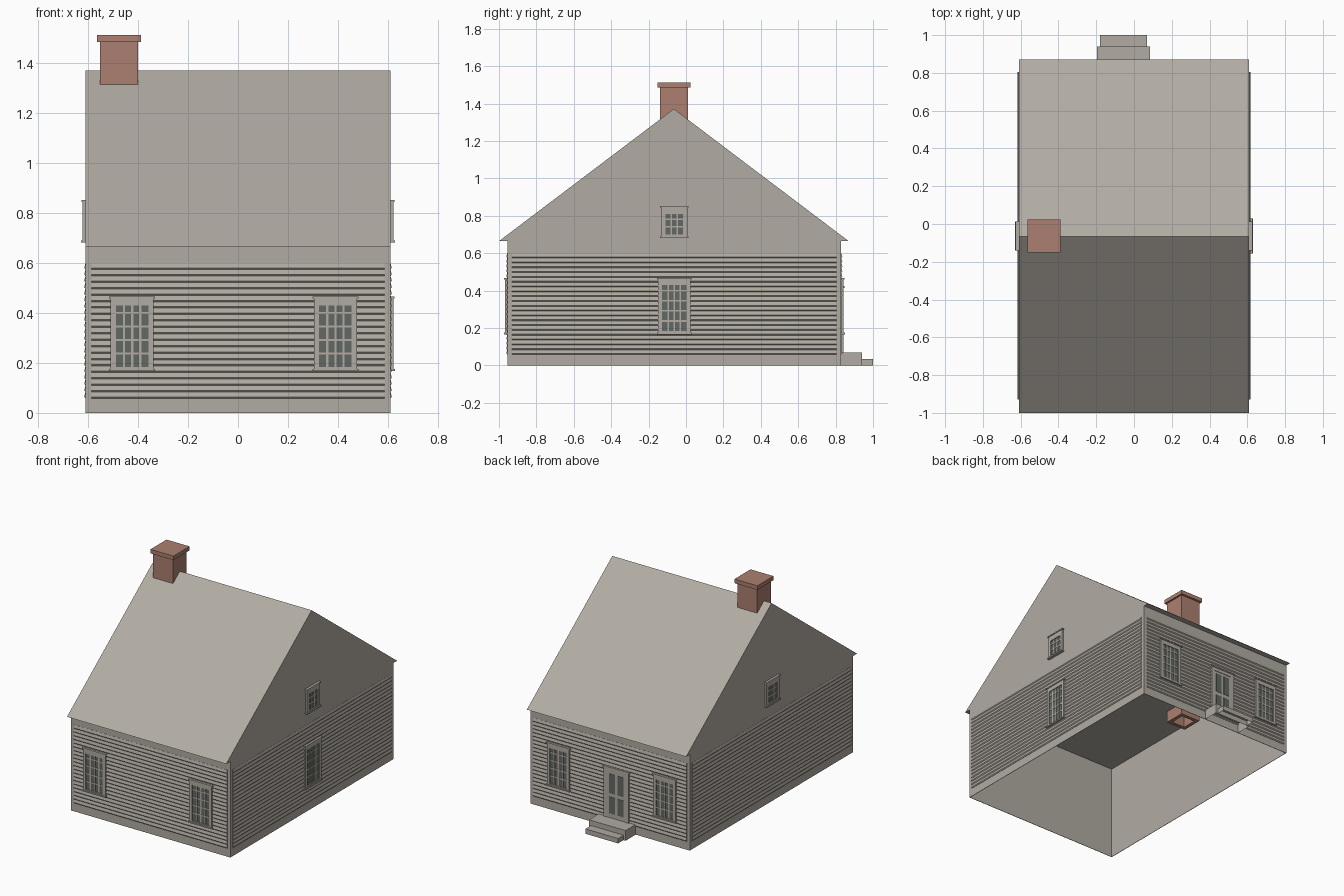
import bpy, bmesh, math
from mathutils import Matrix

if "Cube" in bpy.data.objects:
    bpy.data.objects.remove(bpy.data.objects["Cube"], do_unlink=True)


def material(name, rgb):
    m = bpy.data.materials.new(name)
    m.use_nodes = True
    m.diffuse_color = (*rgb, 1)
    m.node_tree.nodes["Principled BSDF"].inputs["Base Color"].default_value = (*rgb, 1)
    return m


WOOD = material("weathered wood", (0.44, 0.41, 0.365))
BRICK = material("red brick", (0.41, 0.215, 0.16))
GLASS = material("dark glass", (0.125, 0.138, 0.125))

HALF_X, FRONT_Y, BACK_Y, EAVE_Z = 0.61, -0.955, 0.83, 0.665
# Each side: turn about z and distance of its wall from the centre
SIDES = {"front": (0, -FRONT_Y), "right": (90, HALF_X),
         "back": (180, BACK_Y), "left": (270, HALF_X)}


def finish(bm, name, mats, side=None):
    bmesh.ops.recalc_face_normals(bm, faces=bm.faces)
    if side:
        angle, dist = SIDES[side]
        bm.transform(Matrix.Rotation(math.radians(angle), 4, "Z")
                     @ Matrix.Translation((0, -dist, 0)))
    mesh = bpy.data.meshes.new(name)
    bm.to_mesh(mesh)
    bm.free()
    for m in mats:
        mesh.materials.append(m)
    ob = bpy.data.objects.new(name, mesh)
    bpy.context.scene.collection.objects.link(ob)
    return ob


def box(bm, x0, x1, y0, y1, z0, z1, mat=0, skip=()):
    """Box by its limits; skip lists the directions left open."""
    m = (Matrix.Translation(((x0 + x1) / 2, (y0 + y1) / 2, (z0 + z1) / 2))
         @ Matrix.Diagonal((x1 - x0, y1 - y0, z1 - z0, 1)))
    verts = bmesh.ops.create_cube(bm, size=1, matrix=m)["verts"]
    faces = {f for v in verts for f in v.link_faces}
    bm.normal_update()
    for f in faces:
        f.material_index = mat
    drop = [f for f in faces if ("up" in skip and f.normal.z > 0.9)
            or ("down" in skip and f.normal.z < -0.9)]
    bmesh.ops.delete(bm, geom=drop, context="FACES_ONLY")


def panel(bm, u0, u1, z0, z1, out, mat=0):
    """Plate on a wall, standing out from it."""
    box(bm, u0, u1, -out, 0, z0, z1, mat)


def prism(points, lo, hi):
    """Profile of (y, z) points drawn out along x."""
    bm = bmesh.new()
    face = bm.faces.new([bm.verts.new((lo, y, z)) for y, z in points])
    geom = bmesh.ops.extrude_face_region(bm, geom=[face], use_keep_orig=True)["geom"]
    bmesh.ops.translate(bm, vec=(hi - lo, 0, 0),
                        verts=[v for v in geom if isinstance(v, bmesh.types.BMVert)])
    return bm


# Walls, open underneath
bm = bmesh.new()
box(bm, -HALF_X, HALF_X, FRONT_Y, BACK_Y, 0, EAVE_Z, skip=("up", "down"))
walls = finish(bm, "walls", [WOOD])
shell = walls.modifiers.new("thickness", "SOLIDIFY")
shell.thickness, shell.offset = 0.004, -1

# Roof with gables; its flat underside is the ceiling
finish(prism([(-1, EAVE_Z), (0.87, EAVE_Z), (-0.065, 1.372)], -HALF_X, HALF_X),
       "roof", [WOOD])

# Lapped siding between the corner boards
PITCH, LIP = 0.0258, 0.006
profile = [(0, 0.058)]
for i in range(21):
    z = 0.058 + i * PITCH
    profile += [(-0.001, z), (-0.006, z + LIP)]
profile += [(-0.001, 0.058 + 21 * PITCH), (0, 0.058 + 21 * PITCH)]
spans = {"front": (-0.587, 0.587), "right": (-0.93, 0.805),
         "back": (-0.587, 0.587), "left": (-0.805, 0.93)}
for side, (lo, hi) in spans.items():
    finish(prism(profile, lo, hi), side + "_siding", [WOOD], side)


def window(name, side, u, width, z0, z1, glass_w, g0, g1, cols, pitch):
    bm = bmesh.new()
    a, b, g = u - width / 2, u + width / 2, glass_w / 2
    panel(bm, u - g, u + g, g0, g1, 0.007, 1)
    # Casing
    panel(bm, a, u - g, z0, z1, 0.013)
    panel(bm, u + g, b, z0, z1, 0.013)
    panel(bm, u - g, u + g, z0, g0, 0.013)
    panel(bm, u - g, u + g, g1, z1, 0.013)
    # Sill and cap
    panel(bm, a - 0.006, b + 0.006, z0 - 0.006, z0 + 0.003, 0.019)
    panel(bm, a - 0.006, b + 0.006, z1 - 0.005, z1 + 0.003, 0.017)
    # Glazing bars
    for i in range(1, cols):
        c = u - g + glass_w * i / cols
        panel(bm, c - 0.0045, c + 0.0045, g0, g1, 0.01)
    z = g0 + pitch
    while z < g1:
        panel(bm, u - g, u + g, z - 0.0045, z + 0.0045, 0.0095)
        z += pitch
    finish(bm, name, [WOOD, GLASS], side)


for name, side, u in (("front_right_window", "front", -0.424),
                      ("front_left_window", "front", 0.39),
                      ("back_right_window", "back", 0.424),
                      ("back_left_window", "back", -0.39),
                      ("side_window", "right", -0.063)):
    window(name, side, u, 0.172, 0.173, 0.464, 0.13, 0.184, 0.43, 4, 0.054)
for side, u in (("right", -0.063), ("left", 0.063)):
    window(side + "_gable_window", side, u, 0.14, 0.688, 0.85, 0.094, 0.7, 0.81, 3, 0.041)

# Back door with four dark panels
bm = bmesh.new()
u, half = 0.055, 0.095
panel(bm, u - half, u + half, 0.07, 0.42, 0.009)
for s in (-1, 1):
    a, b = sorted((u + s * half, u + s * (half - 0.028)))
    panel(bm, a, b, 0.07, 0.42, 0.013)
    a, b = sorted((u + s * 0.01, u + s * 0.054))
    for z0, z1 in ((0.1, 0.215), (0.24, 0.375)):
        panel(bm, a, b, z0, z1, 0.011, 1)
panel(bm, u - half, u + half, 0.392, 0.42, 0.013)
panel(bm, u - half - 0.006, u + half + 0.006, 0.415, 0.424, 0.018)
finish(bm, "back_door", [WOOD, GLASS], "back")

# Door steps, hollow underneath
for name, x0, x1, y0, y1, top in (("upper_step", -0.196, 0.085, BACK_Y, 0.94, 0.07),
                                  ("lower_step", -0.18, 0.07, 0.94, 1.0, 0.034)):
    bm = bmesh.new()
    box(bm, x0, x1, y0, y1, 0, top, skip=("down",))
    finish(bm, name, [WOOD])

# Chimney shaft with a flue opening below the ceiling
bm = bmesh.new()
box(bm, -0.552, -0.4, -0.14, 0.01, 0.585, 1.49)
bm.normal_update()
base = [f for f in bm.faces if f.normal.z < -0.9]
bmesh.ops.inset_region(bm, faces=base, thickness=0.035)
geom = bmesh.ops.extrude_face_region(bm, geom=base)["geom"]
bmesh.ops.translate(bm, vec=(0, 0, 0.5),
                    verts=[v for v in geom if isinstance(v, bmesh.types.BMVert)])
bmesh.ops.delete(bm, geom=[f for f in base if f.is_valid], context="FACES_ONLY")
finish(bm, "chimney_shaft", [BRICK])
bm = bmesh.new()
box(bm, -0.564, -0.388, -0.152, 0.024, 1.485, 1.513)
finish(bm, "chimney_cap", [BRICK])
